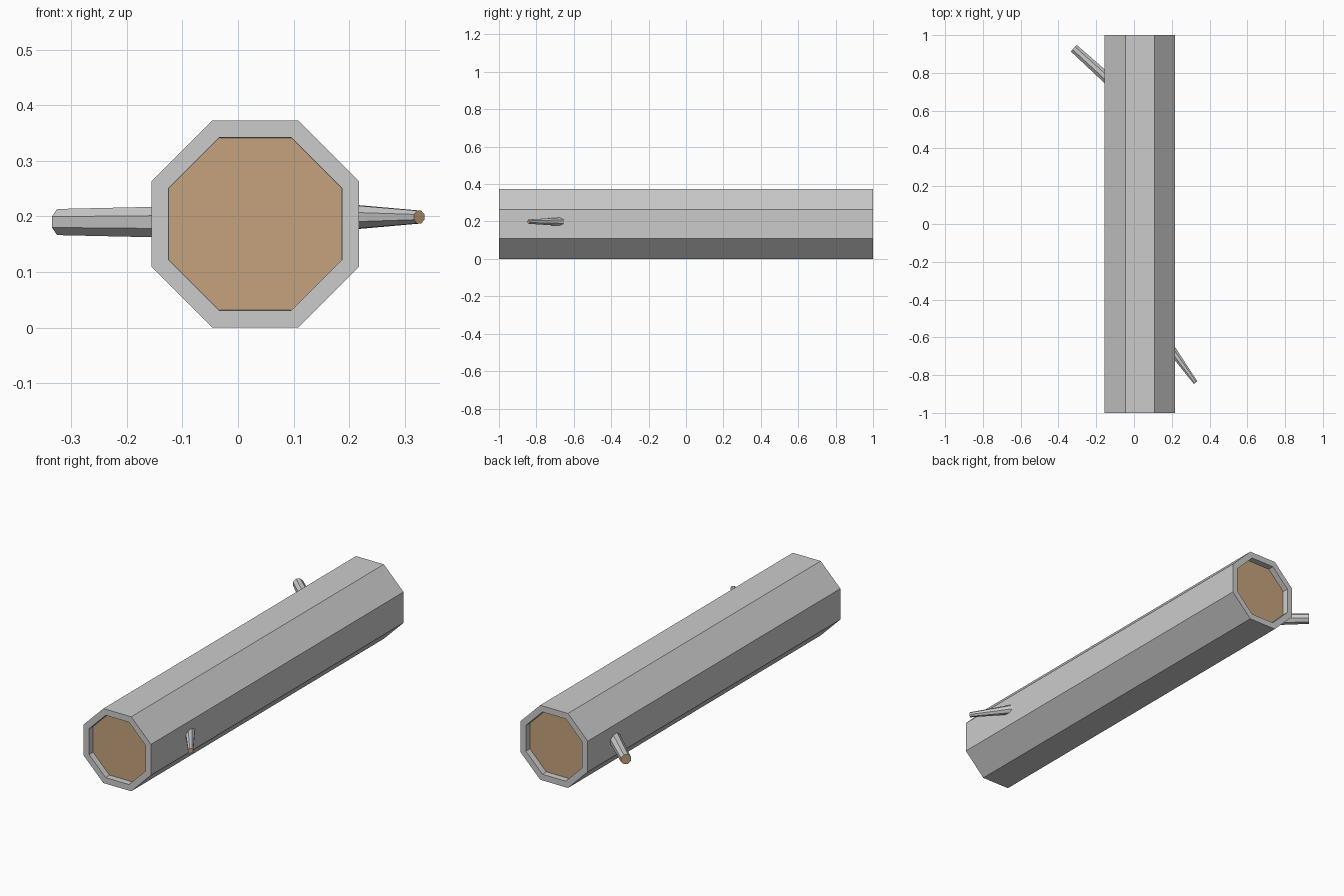
import bpy, bmesh, math
from mathutils import Vector

if "Cube" in bpy.data.objects:
    bpy.data.objects.remove(bpy.data.objects["Cube"])

SIDES = 8

wood = bpy.data.materials.new("cut_wood")
wood.diffuse_color = (0.56, 0.36, 0.2, 1)
wood.use_nodes = True
wood.node_tree.nodes["Principled BSDF"].inputs["Base Color"].default_value = wood.diffuse_color
bark = bpy.data.materials.new("bark")
bark.diffuse_color = (0.8, 0.8, 0.8, 1)
bark.use_nodes = True
bark.node_tree.nodes["Principled BSDF"].inputs["Base Color"].default_value = bark.diffuse_color


def loft(name, rings, cap_start=True):
    """Skin octagonal rings (centre, axis, flat radius); the end caps are cut wood."""
    bm = bmesh.new()
    loops = []
    for centre, axis, r in rings:
        c, a = Vector(centre), Vector(axis).normalized()
        side = a.cross(Vector((0, 0, 1))).normalized()
        up = side.cross(a)
        R = r / math.cos(math.pi / SIDES)
        angles = [(i + 0.5) * 2 * math.pi / SIDES for i in range(SIDES)]
        loops.append([bm.verts.new(c + side * R * math.cos(t) + up * R * math.sin(t))
                      for t in angles])
    for a, b in zip(loops, loops[1:]):
        for i in range(SIDES):
            j = (i + 1) % SIDES
            bm.faces.new((a[i], a[j], b[j], b[i]))
    if cap_start:
        bm.faces.new(loops[0]).material_index = 1
    bm.faces.new(loops[-1]).material_index = 1
    bmesh.ops.recalc_face_normals(bm, faces=bm.faces[:])
    me = bpy.data.meshes.new(name)
    bm.to_mesh(me)
    bm.free()
    me.materials.append(bark)
    me.materials.append(wood)
    ob = bpy.data.objects.new(name, me)
    bpy.context.collection.objects.link(ob)
    return ob


# Trunk with a bark rim and a recessed cut face at each end
cx, cz = 0.031, 0.1865
profile = [(-0.97, 0.155), (-1, 0.156), (-1, 0.1865),
           (1, 0.1865), (1, 0.156), (0.97, 0.155)]
loft("log_trunk", [((cx, y, cz), (0, 1, 0), r) for y, r in profile])


# Broken side branches, roots sunk into the trunk
def branch(name, base, tip, r_base, r_tip):
    axis = Vector(tip) - Vector(base)
    loft(name, [(base, axis, r_base), (tip, axis, r_tip)])


branch("left_branch", (-0.115, 0.746, 0.190), (-0.319, 0.931, 0.190), 0.028, 0.0235)
branch("right_branch", (0.180, -0.638, 0.199), (0.326, -0.840, 0.199), 0.024, 0.0115)
